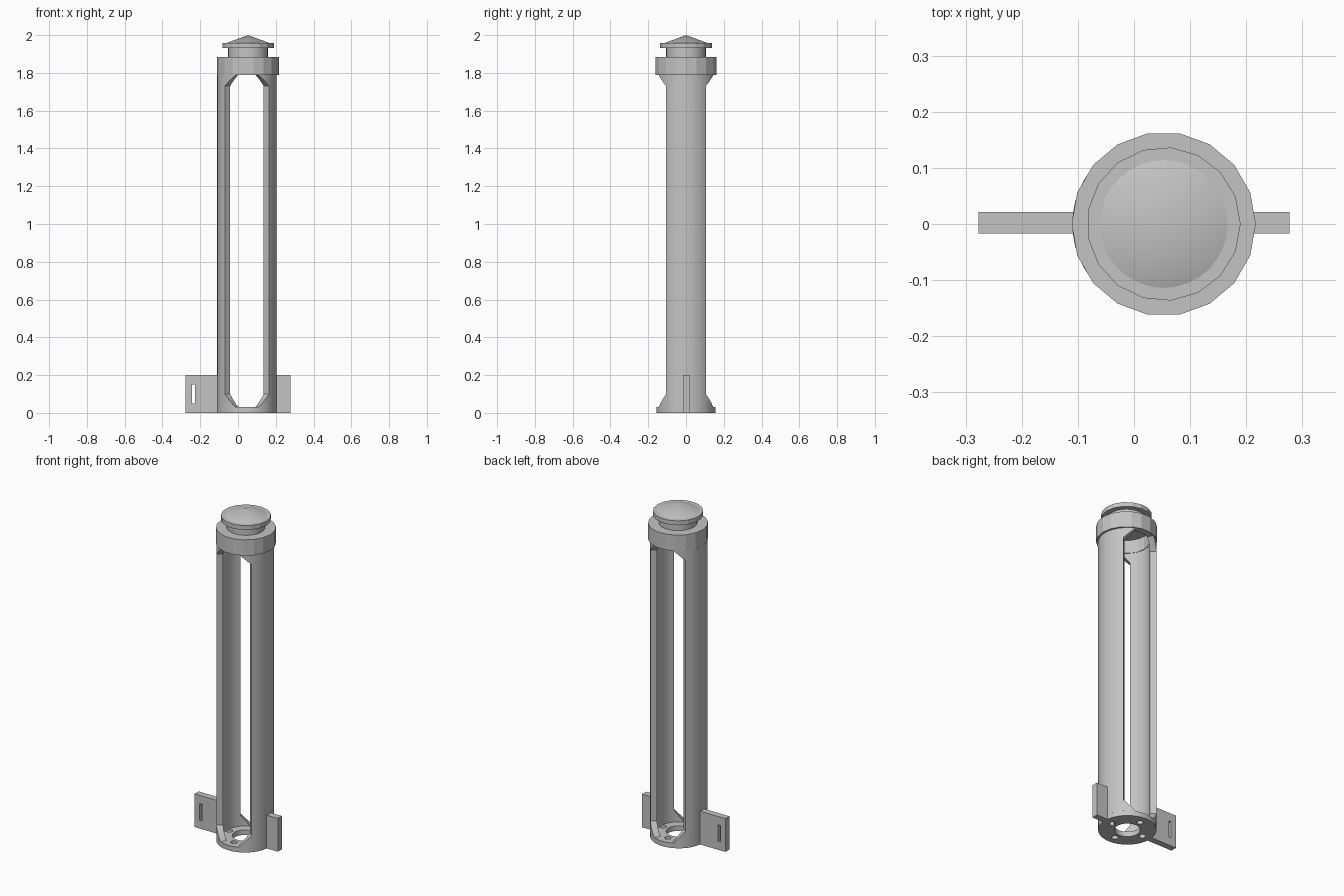
import bpy, bmesh
from math import cos, sin, radians, pi

if "Cube" in bpy.data.objects:
    bpy.data.objects.remove(bpy.data.objects["Cube"])

grey = bpy.data.materials.new("light_grey")
grey.use_nodes = True
grey.diffuse_color = (0.55, 0.55, 0.55, 1)
grey.node_tree.nodes["Principled BSDF"].inputs["Base Color"].default_value = (0.55, 0.55, 0.55, 1)

TUBE_X, CAP_X = 0.047, 0.053
TUBE_R, WALL = 0.157, 0.036
FLOOR, TOP = 0.03, 1.79


def finish(name, bm):
    bmesh.ops.remove_doubles(bm, verts=bm.verts, dist=0.0002)
    bmesh.ops.recalc_face_normals(bm, faces=bm.faces)
    mesh = bpy.data.meshes.new(name)
    bm.to_mesh(mesh)
    bm.free()
    mesh.materials.append(grey)
    obj = bpy.data.objects.new(name, mesh)
    bpy.context.collection.objects.link(obj)
    return obj


def activate(obj):
    bpy.ops.object.select_all(action="DESELECT")
    obj.select_set(True)
    bpy.context.view_layer.objects.active = obj


def smooth(obj):
    activate(obj)
    bpy.ops.object.shade_smooth_by_angle(angle=radians(25))


def lathe(name, profile, sides, x=0.0, y=0.0):
    """Revolve a closed (radius, z) outline that starts and ends on the axis."""
    bm = bmesh.new()
    rings = [[bm.verts.new((x + r * cos(2 * pi * i / sides), y + r * sin(2 * pi * i / sides), z))
              for i in range(sides)] if r else [bm.verts.new((x, y, z))] for r, z in profile]
    for a, b in zip(rings, rings[1:]):
        for i in range(sides):
            j = (i + 1) % sides
            corners = [a[i % len(a)], a[j % len(a)], b[j % len(b)], b[i % len(b)]]
            bm.faces.new(list(dict.fromkeys(corners)))
    return finish(name, bm)


def box(name, x0, x1, y0, y1, z0, z1):
    bm = bmesh.new()
    bmesh.ops.create_cube(bm, size=1)
    for v in bm.verts:
        v.co = (x1 if v.co.x > 0 else x0, y1 if v.co.y > 0 else y0, z1 if v.co.z > 0 else z0)
    return finish(name, bm)


def cut(target, cutter):
    cutter.hide_render = True
    mod = target.modifiers.new("cut", "BOOLEAN")
    mod.operation, mod.object, mod.solver = "DIFFERENCE", cutter, "EXACT"
    activate(target)
    bpy.ops.object.modifier_apply(modifier=mod.name)
    bpy.data.objects.remove(cutter)


def drill(target, radius, x, y, sides):
    cut(target, lathe("hole_cutter", [(0, -0.1), (radius, -0.1), (radius, 0.1), (0, 0.1)], sides, x, y))


# Curved side posts, flaring at both ends into the window corners
def post(name, facing):
    inner, outer = 42, 67
    steps = [-67, -59, -50, -42, -35, -28, -21, -14, -7, 0, 7, 14, 21, 28, 35, 42, 50, 59, 67]
    bm = bmesh.new()
    columns = []
    for a in steps:
        t = min(1, max(0, (outer - abs(a)) / (outer - inner)))
        heights = (FLOOR, FLOOR + 0.07 * t, TOP - 0.06 * t, TOP)
        ang = radians(facing + a)
        columns.append([bm.verts.new((TUBE_X + TUBE_R * cos(ang), TUBE_R * sin(ang), z)) for z in heights])
    for a, b, s, e in zip(columns, columns[1:], steps, steps[1:]):
        solid = max(abs(s), abs(e)) <= inner
        for k in ((0, 1, 2) if solid else (0, 2)):
            loop = [a[k], b[k], b[k + 1], a[k + 1]]
            if abs(s) == outer:
                loop.remove(a[k + 1] if k == 0 else a[k])
            if abs(e) == outer:
                loop.remove(b[k + 1] if k == 0 else b[k])
            bm.faces.new(loop)
    obj = finish(name, bm)
    # Face every sheet outward so the wall thickens toward the axis
    if obj.data.polygons[0].normal.x * cos(radians(facing)) < 0:
        obj.data.flip_normals()
    mod = obj.modifiers.new("wall", "SOLIDIFY")
    mod.thickness, mod.offset = WALL, -1
    activate(obj)
    bpy.ops.object.modifier_apply(modifier=mod.name)
    smooth(obj)


post("left_post", 0)
post("right_post", 180)

# Base plate with a central opening and four screw holes
base = lathe("base_plate", [(0, 0), (TUBE_R, 0), (TUBE_R, FLOOR), (0, FLOOR)], 48, TUBE_X)
drill(base, 0.07, TUBE_X, 0, 32)
for k in range(4):
    drill(base, 0.018, TUBE_X + 0.105 * cos(k * pi / 2), 0.105 * sin(k * pi / 2), 16)
smooth(base)

# Mounting tabs, the right one slotted
right_tab = box("right_tab", -0.277, TUBE_X - TUBE_R + 0.015, -0.017, 0.021, 0, 0.2)
cut(right_tab, box("slot_cutter", -0.243, -0.228, -0.1, 0.1, 0.05, 0.15))
box("left_tab", TUBE_X + TUBE_R - 0.015, 0.277, -0.017, 0.021, 0, 0.2)

# Hollow collar on top of the posts
lathe("collar", [(0, 1.87), (0.125, 1.87), (0.125, TOP), (0.164, TOP), (0.164, 1.885), (0, 1.885)], 18, CAP_X)

# Neck and pointed cap
smooth(lathe("neck", [(0, 1.88), (0.105, 1.88), (0.105, 1.935), (0, 1.935)], 32, CAP_X))
lathe("cap_rim", [(0, 1.932), (0.137, 1.932), (0.137, 1.958), (0, 1.958)], 17, CAP_X)
smooth(lathe("cap_cone", [(0, 1.955), (0.122, 1.955), (0, 2.0)], 32, CAP_X))
